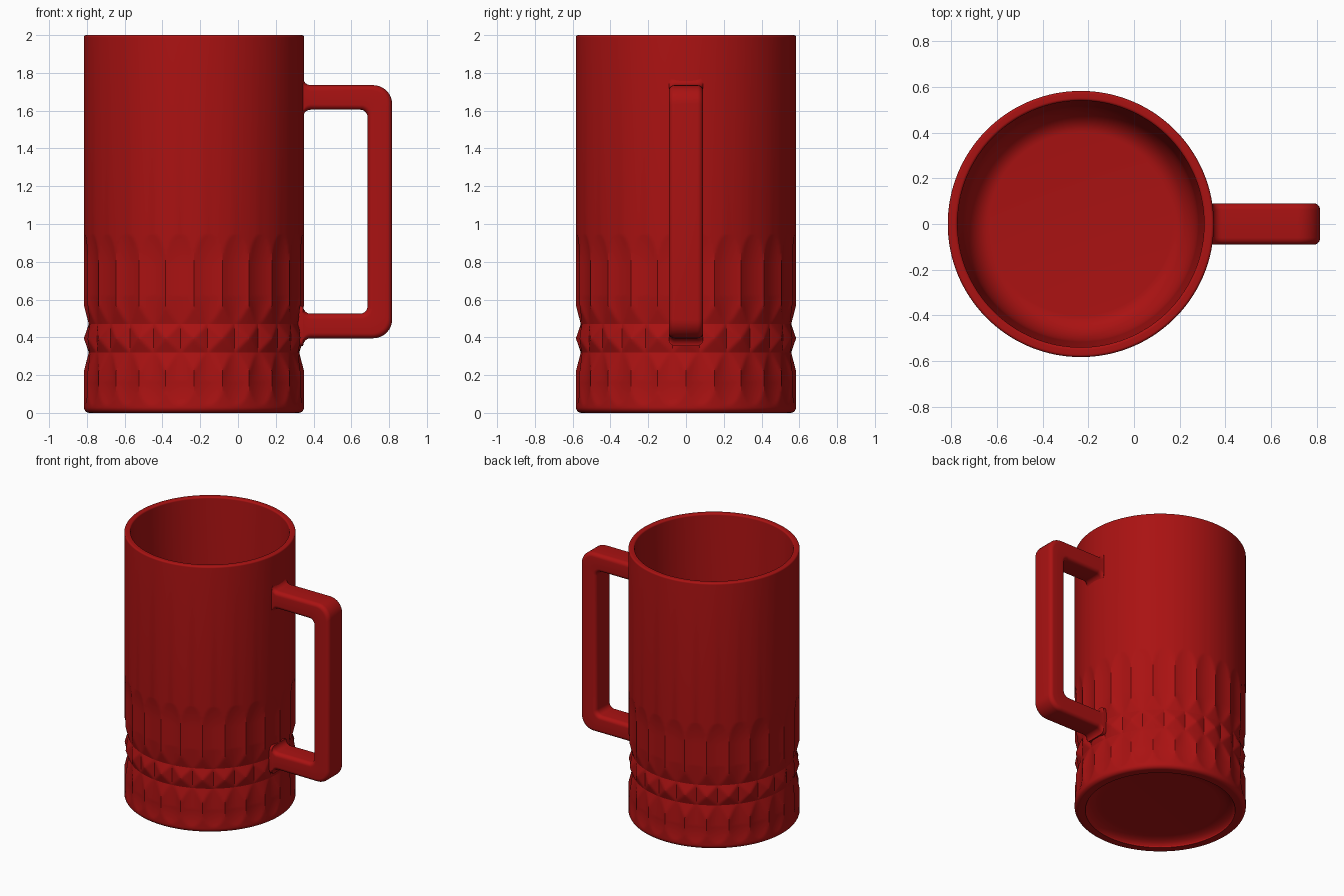
import bpy, bmesh
from math import sin, cos, pi, radians
from mathutils import Vector

if "Cube" in bpy.data.objects:
    bpy.data.objects.remove(bpy.data.objects["Cube"])

CENTRE = -0.233           # axis of the cup in x
R = 0.583                 # outer radius
FLUTES = 24
COLS = FLUTES * 12
GROOVE_R = 0.557
LOW, HIGH = 0.32, 0.47    # grooves either side of the studded band

red = bpy.data.materials.new("deep_red")
red.use_nodes = True
red.diffuse_color = (0.40, 0.006, 0.006, 1)
red.node_tree.nodes["Principled BSDF"].inputs["Base Color"].default_value = red.diffuse_color


def loft(name, rings, angle):
    """Skin a list of equal rings and cap both ends."""
    bm = bmesh.new()
    loops = [[bm.verts.new(p) for p in ring] for ring in rings]
    n = len(loops[0])
    for a, b in zip(loops, loops[1:]):
        for i in range(n):
            j = (i + 1) % n
            bm.faces.new((a[i], a[j], b[j], b[i]))
    bm.faces.new(loops[0])
    bm.faces.new(loops[-1])
    bmesh.ops.recalc_face_normals(bm, faces=bm.faces)
    mesh = bpy.data.meshes.new(name)
    bm.to_mesh(mesh)
    bm.free()
    mesh.materials.append(red)
    obj = bpy.data.objects.new(name, mesh)
    bpy.context.collection.objects.link(obj)
    bpy.ops.object.select_all(action='DESELECT')
    obj.select_set(True)
    bpy.context.view_layer.objects.active = obj
    bpy.ops.object.shade_smooth_by_angle(angle=radians(angle))
    return obj


def arc(cx, cz, rx, rz, start, end, n=8):
    """Points on an elliptical arc, angles in degrees."""
    angles = [radians(start + (end - start) * i / n) for i in range(n + 1)]
    return [(cx + rx * cos(a), cz + rz * sin(a)) for a in angles]


def steps(a, b, n):
    return [a + (b - a) * i / n for i in range(n + 1)]


def clamp(v):
    return max(0.0, min(1.0, v))


def cut_radius(u, z):
    """Outer radius; u is 0 on a ridge and 1 in the middle of a flute."""
    if LOW <= z <= HIGH:  # pyramid studs
        v = abs(z - (LOW + HIGH) / 2) / ((HIGH - LOW) / 2)
        return GROOVE_R + (R - GROOVE_R) * (1 - max(u, v))
    gap = z - HIGH if z > HIGH else LOW - z
    groove = GROOVE_R + (R - GROOVE_R) * gap / 0.1
    depth = 0.014 + 0.012 * (1 - clamp(gap / 0.15))
    run_out = clamp((z - 0.78) / 0.17) if z > HIGH else clamp((0.16 - z) / 0.12)
    flute = R - depth * (1 - (1 - u) ** 2) + depth * run_out ** 2
    return min(R, groove, flute)


def cup_ring(z, radius=None):
    ring = []
    for i in range(COLS):
        a = 2 * pi * i / COLS
        k = i % 12
        u = min(k, 12 - k) / 6
        r = cut_radius(u, z) if radius is None else radius
        ring.append((CENTRE + r * cos(a), r * sin(a), z))
    return ring


# Cup: recessed foot, rounded base edge
rings = [cup_ring(z, r) for r, z in arc(0.40, 0, 0.11, 0.05, 90, 0)]
rings += [cup_ring(z, r) for r, z in arc(R - 0.03, 0.03, 0.03, 0.03, -90, 0)]
# Cup: lower flutes, studded band, upper flutes
rings += [cup_ring(z) for z in steps(0.04, LOW, 28)]
rings += [cup_ring(z) for z in steps(LOW, HIGH, 12)[1:]]
rings += [cup_ring(z) for z in steps(HIGH, 0.95, 48)[1:]]
# Cup: rim, inner wall and rounded floor
rings += [cup_ring(z, r) for r, z in arc(R - 0.012, 1.988, 0.012, 0.012, 0, 90)]
rings += [cup_ring(z, r) for r, z in arc(0.552, 1.988, 0.012, 0.012, 90, 180)]
rings += [cup_ring(z, r) for r, z in arc(0.40, 0.28, 0.115, 0.18, 0, -90, 12)]
loft("cup", rings, 18)

# Handle: matching outer and inner outlines, flared where they meet the cup
TOP, BOTTOM, THICK = 1.735, 0.395, 0.13
FLARE, OUT, HALF = 0.04, 0.816, 0.09
fx = 0.345 + FLARE
ox, ix = OUT - 0.1, OUT - THICK - FLARE
it, ib = TOP - THICK, BOTTOM + THICK
outer = ([(0.31, BOTTOM - FLARE)]
         + arc(fx, BOTTOM - FLARE, FLARE, FLARE, 180, 90)
         + arc(ox, BOTTOM + 0.1, 0.1, 0.1, -90, 0)
         + arc(ox, TOP - 0.1, 0.1, 0.1, 0, 90)
         + arc(fx, TOP + FLARE, FLARE, FLARE, 270, 180)
         + [(0.31, TOP + FLARE)])
inner = ([(0.31, ib + FLARE)]
         + arc(fx, ib + FLARE, FLARE, FLARE, 180, 270)
         + arc(ix, ib + FLARE, FLARE, FLARE, -90, 0)
         + arc(ix, it - FLARE, FLARE, FLARE, 0, 90)
         + arc(fx, it - FLARE, FLARE, FLARE, 90, 180)
         + [(0.31, it - FLARE)])


def handle_ring(o, i, r=0.03):
    """Rounded rectangle spanning the inner and outer outline points."""
    o, i = Vector((o[0], 0, o[1])), Vector((i[0], 0, i[1]))
    mid, half = (o + i) / 2, (o - i).length / 2
    across = (o - i).normalized()
    pts = []
    for sa, sy, start in ((1, 1, 0), (-1, 1, 90), (-1, -1, 180), (1, -1, 270)):
        for a, y in arc(sa * (half - r), sy * (HALF - r), r, r, start, start + 90, 6):
            pts.append(mid + across * a + Vector((0, y, 0)))
    return pts


loft("handle", [handle_ring(o, i) for o, i in zip(outer, inner)], 40)
